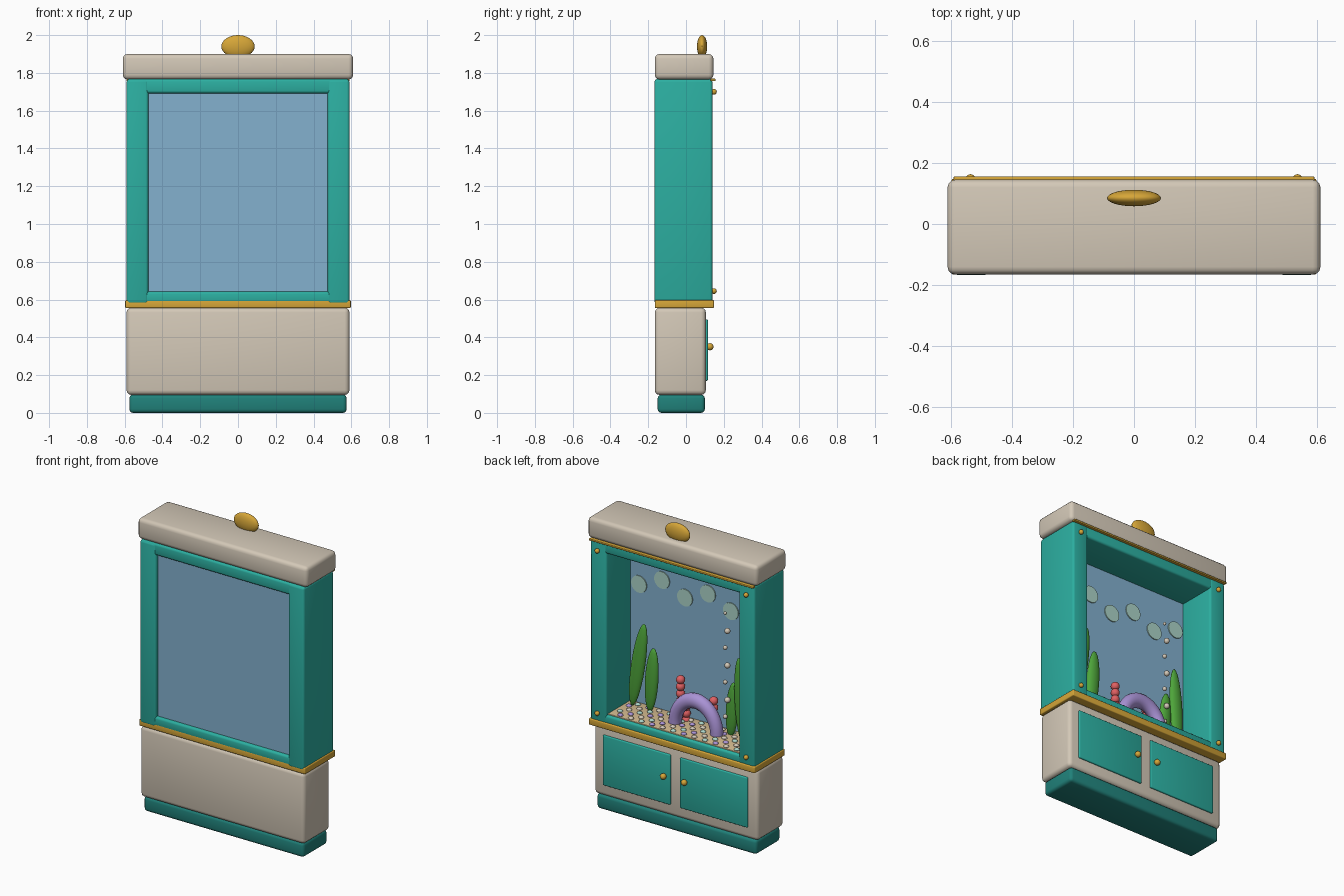
import bpy, bmesh, math
from mathutils import Matrix

if "Cube" in bpy.data.objects:
    bpy.data.objects.remove(bpy.data.objects["Cube"])


def material(name, rgb):
    m = bpy.data.materials.new(name)
    lin = [((c / 255 + 0.055) / 1.055) ** 2.4 for c in rgb]
    m.diffuse_color = (*lin, 1)
    m.use_nodes = True
    m.node_tree.nodes["Principled BSDF"].inputs["Base Color"].default_value = m.diffuse_color
    return m


BEIGE = material("warm beige", (211, 200, 183))
TEAL = material("teal", (44, 175, 161))
DARK = material("dark teal", (32, 129, 122))
GOLD = material("gold", (214, 166, 56))
BLUE = material("water blue", (131, 177, 207))
GREEN = material("weed green", (78, 165, 58))
CORAL = material("coral red", (224, 96, 98))
LILAC = material("lilac", (170, 147, 214))
SAND = material("sand", (216, 190, 146))
PALE = material("pale aqua", (172, 212, 200))


def finish(bm, name, mat):
    me = bpy.data.meshes.new(name)
    bm.to_mesh(me)
    bm.free()
    me.materials.append(mat)
    ob = bpy.data.objects.new(name, me)
    bpy.context.collection.objects.link(ob)
    bpy.ops.object.select_all(action='DESELECT')
    ob.select_set(True)
    bpy.context.view_layer.objects.active = ob
    bpy.ops.object.shade_smooth_by_angle(angle=math.radians(35))
    return ob


def box(name, mat, x, y, z, bevel=0.0):
    """Box between (min, max) pairs, with rounded edges."""
    bm = bmesh.new()
    bmesh.ops.create_cube(bm, size=1)
    for v in bm.verts:
        v.co = [r[0] if c < 0 else r[1] for c, r in zip(v.co, (x, y, z))]
    if bevel:
        bmesh.ops.bevel(bm, geom=bm.edges[:], offset=bevel, segments=3,
                        profile=0.5, affect='EDGES')
    return finish(bm, name, mat)


def balls(name, mat, items, seg=20):
    """Ellipsoids in one object: (centre, radii, tilt about y in degrees)."""
    bm = bmesh.new()
    for c, r, tilt in items:
        m = (Matrix.Translation(c) @ Matrix.Rotation(math.radians(tilt), 4, 'Y')
             @ Matrix.Diagonal((*r, 1)))
        bmesh.ops.create_uvsphere(bm, u_segments=seg, v_segments=seg // 2,
                                  radius=1, matrix=m)
    return finish(bm, name, mat)


# Stand
box("plinth", DARK, (-.575, .575), (-.15, .10), (0, .097), .02)
box("cabinet", BEIGE, (-.59, .59), (-.165, .105), (.095, .557), .025)
box("waist_trim", GOLD, (-.597, .597), (-.165, .148), (.555, .597), .006)
for s, side in ((-1, "left"), (1, "right")):
    box(side + "_door", TEAL, sorted((s * .035, s * .52)), (.09, .116),
        (.17, .495), .006)
    balls(side + "_door_knob", GOLD, [((s * .075, .127, .35), (.019,) * 3, 0)])

# Tank frame
for s, side in ((-1, "left"), (1, "right")):
    box(side + "_post", TEAL, sorted((s * .475, s * .59)), (-.167, .14),
        (.578, 1.765), .014)
    balls(side + "_rivets", GOLD,
          [((s * .535, .148, z), (.015,) * 3, 0) for z in (.645, 1.70)])
box("top_rail", TEAL, (-.588, .588), (-.165, .138), (1.692, 1.768), .014)
box("bottom_rail", TEAL, (-.588, .588), (-.165, .138), (.58, .643), .014)
box("back_panel", BLUE, (-.48, .48), (-.145, -.11), (.61, 1.72))
box("top_trim", GOLD, (-.59, .59), (.13, .156), (1.757, 1.769), .003)

# Hood and finial
box("hood", BEIGE, (-.61, .61), (-.165, .145), (1.765, 1.90), .025)
balls("finial", GOLD, [((0, .085, 1.94), (.088, .027, .06), 0)], 32)

# Sand bed with pebbles in three colours
box("sand_bed", SAND, (-.48, .48), (-.115, .122), (.60, .649), .004)
pebbles = {0: [], 1: [], 2: []}
for row in range(5):
    for col in range(12):
        x = -.435 + col * .076 + (.034 if row % 2 else 0)
        if abs(x) < .455:
            pebbles[(col + row * 2) % 3].append(
                ((x, -.08 + row * .045, .651), (.018, .016, .011), 0))
for k, (name, mat) in enumerate((("cream", BEIGE), ("lilac", LILAC), ("aqua", PALE))):
    balls(name + "_pebbles", mat, pebbles[k], 12)

# Arch: half ring standing in the sand
bm = bmesh.new()
N, M = 24, 14
rings = []
for i in range(N + 1):
    a = math.pi * i / N
    ring = []
    for j in range(M):
        b = 2 * math.pi * j / M
        r = .15 + .04 * math.cos(b)
        ring.append(bm.verts.new((-.065 + r * math.cos(a), -.01 + .04 * math.sin(b),
                                  .645 + 1.2 * r * math.sin(a))))
    rings.append(ring)
for p, q in zip(rings, rings[1:]):
    for j in range(M):
        bm.faces.new((p[j], p[(j + 1) % M], q[(j + 1) % M], q[j]))
bm.faces.new(rings[0])
bm.faces.new(rings[-1])
bmesh.ops.recalc_face_normals(bm, faces=bm.faces[:])
finish(bm, "arch", LILAC)

# Coral: stacked beads
beads = []
for x, y, top in ((.088, -.07, .90), (.05, -.075, .78), (-.15, -.07, .826)):
    z = top
    while z > .64:
        beads.append(((x, y, z), (.027,) * 3, 0))
        z -= .045
balls("coral", CORAL, beads, 16)

# Water weeds
balls("weeds", GREEN, [
    ((.375, -.045, .93), (.047, .025, .28), -9),
    ((.28, -.048, .855), (.045, .025, .21), -4),
    ((-.365, -.045, .895), (.045, .025, .275), 3),
    ((-.29, -.06, .81), (.042, .025, .18), -4)], 24)

# Bubbles rising from the sand
balls("bubbles", BEIGE, [
    ((-.27 + .008 * (-1) ** i, -.028, .77 + .112 * i),
     ((.018, .014)[(i + 1) % 2] if i < 6 else .010,) * 3, 0)
    for i in range(7)], 14)

# Light spots on the back panel
bm = bmesh.new()
for i in range(6):
    m = (Matrix.Translation((-.4125 + .165 * i, -.108, 1.42 if i % 2 else 1.49))
         @ Matrix.Rotation(math.pi / 2, 4, 'X'))
    bmesh.ops.create_cone(bm, cap_ends=True, segments=24, radius1=.055,
                          radius2=.055, depth=.008, matrix=m)
finish(bm, "light_spots", PALE)
